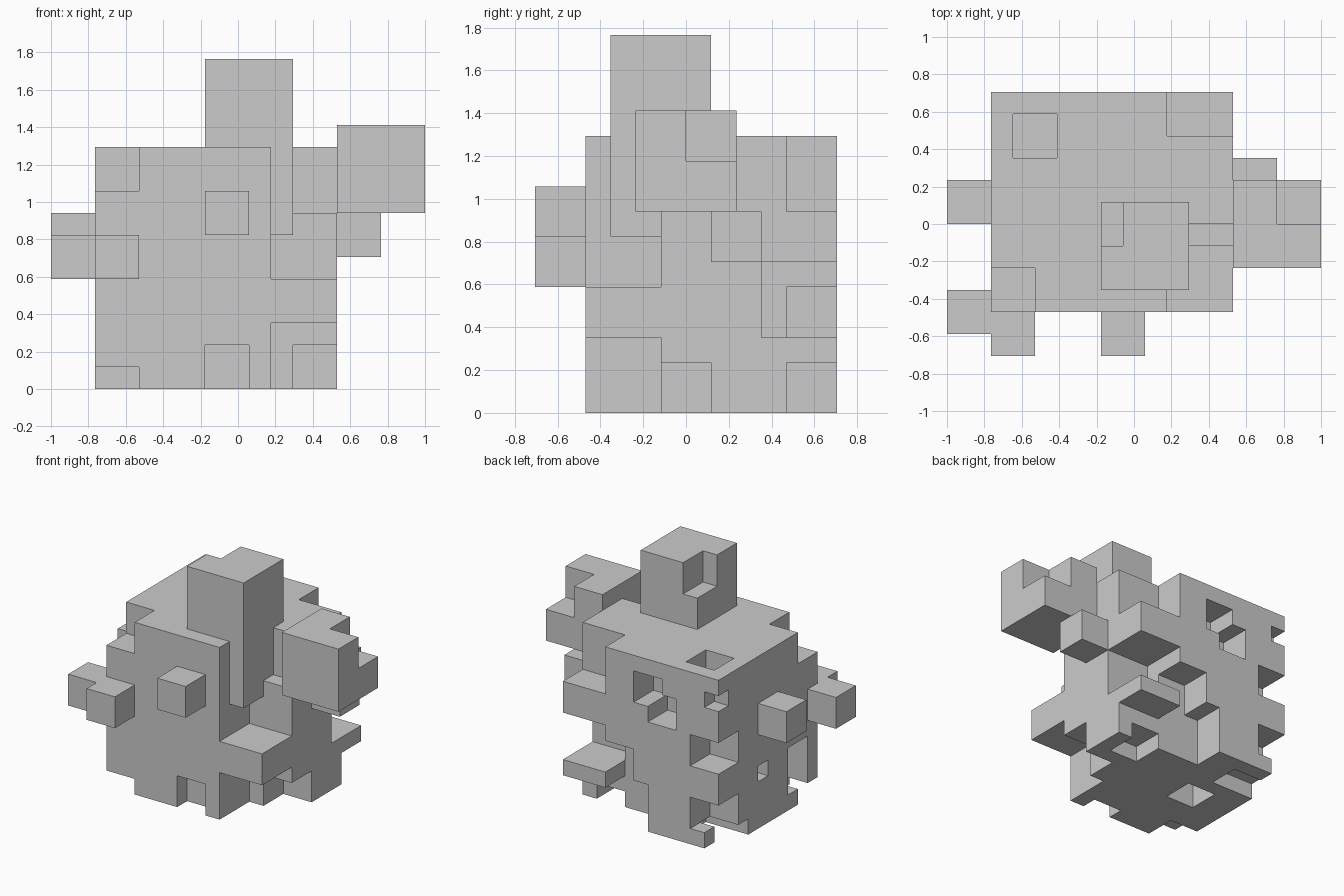
import bpy, bmesh
from mathutils import Vector

if "Cube" in bpy.data.objects:
    bpy.data.objects.remove(bpy.data.objects["Cube"])

U = 2 / 17                                   # one cell of the block grid
ORIGIN = Vector((-1.0, -6 * U, 0.0))


def box(x0, x1, y0, y1, z0, z1):
    return {(x, y, z) for x in range(x0, x1) for y in range(y0, y1) for z in range(z0, z1)}


# main body with stepped cut-outs
body = box(2, 13, 2, 12, 0, 11)
for cut in [
    (10, 13, 2, 5, 5, 11), (11, 13, 5, 6, 8, 11),        # tall front right recess
    (10, 13, 2, 5, 0, 3), (11, 13, 5, 7, 0, 2),          # lower right recesses
    (2, 4, 2, 4, 9, 11), (2, 4, 2, 4, 0, 1),             # front left corners
    (7, 9, 2, 3, 0, 2),                                  # front bottom slot
    (10, 13, 10, 12, 8, 11), (10, 13, 9, 12, 3, 6),      # back right corners
    (8, 10, 10, 12, 3, 5), (7, 10, 10, 12, 0, 3),
    (10, 13, 10, 12, 0, 2), (10, 12, 8, 10, 0, 1),
    (6, 8, 10, 12, 8, 10), (5, 7, 10, 12, 7, 9),         # back wall holes
    (3, 5, 9, 11, 9, 11), (4, 6, 6, 8, 0, 2),            # top and bottom pits
    (2, 3, 11, 12, 9, 10), (2, 4, 10, 12, 5, 7),         # back left corner
    (2, 4, 10, 12, 1, 3), (2, 5, 9, 11, 0, 1), (2, 3, 11, 12, 0, 1),
    (2, 4, 3, 5, 1, 4), (2, 3, 7, 8, 3, 4),              # left wall holes
]:
    body -= box(*cut)

# blocks attached to the body
tower = box(7, 11, 3, 7, 7, 15) - box(7, 8, 5, 7, 13, 15)
parts = {
    "tower_block": tower,
    "body_block": body - tower,
    "right_side_block": box(13, 17, 4, 8, 8, 12) - box(15, 17, 6, 8, 10, 12),
    "right_small_block": box(13, 15, 7, 9, 6, 8),
    "front_block": box(7, 9, 0, 2, 7, 9),
    "front_left_block": box(2, 4, 0, 2, 5, 7),
    "left_front_block": box(0, 2, 1, 3, 5, 7),
    "left_side_block": box(0, 2, 6, 8, 6, 8),
}
solid = set().union(*parts.values())


# skin only the cell sides that face open air, then merge flat areas
def build(name, cells):
    bm = bmesh.new()
    verts = {}

    def vert(p):
        if p not in verts:
            verts[p] = bm.verts.new(ORIGIN + Vector(p) * U)
        return verts[p]

    for c in sorted(cells):
        for axis in range(3):
            b, d = (axis + 1) % 3, (axis + 2) % 3
            for side in (0, 1):
                near = list(c)
                near[axis] += 2 * side - 1
                if tuple(near) in solid:
                    continue
                ring = []
                for s, t in ((0, 0), (1, 0), (1, 1), (0, 1)):
                    p = list(c)
                    p[axis] += side
                    p[b] += s
                    p[d] += t
                    ring.append(vert(tuple(p)))
                bm.faces.new(ring if side else ring[::-1])
    bmesh.ops.dissolve_limit(bm, angle_limit=0.01, verts=bm.verts[:], edges=bm.edges[:])
    mesh = bpy.data.meshes.new(name)
    bm.to_mesh(mesh)
    bm.free()
    bpy.context.collection.objects.link(bpy.data.objects.new(name, mesh))


for part_name, part_cells in parts.items():
    build(part_name, part_cells)
